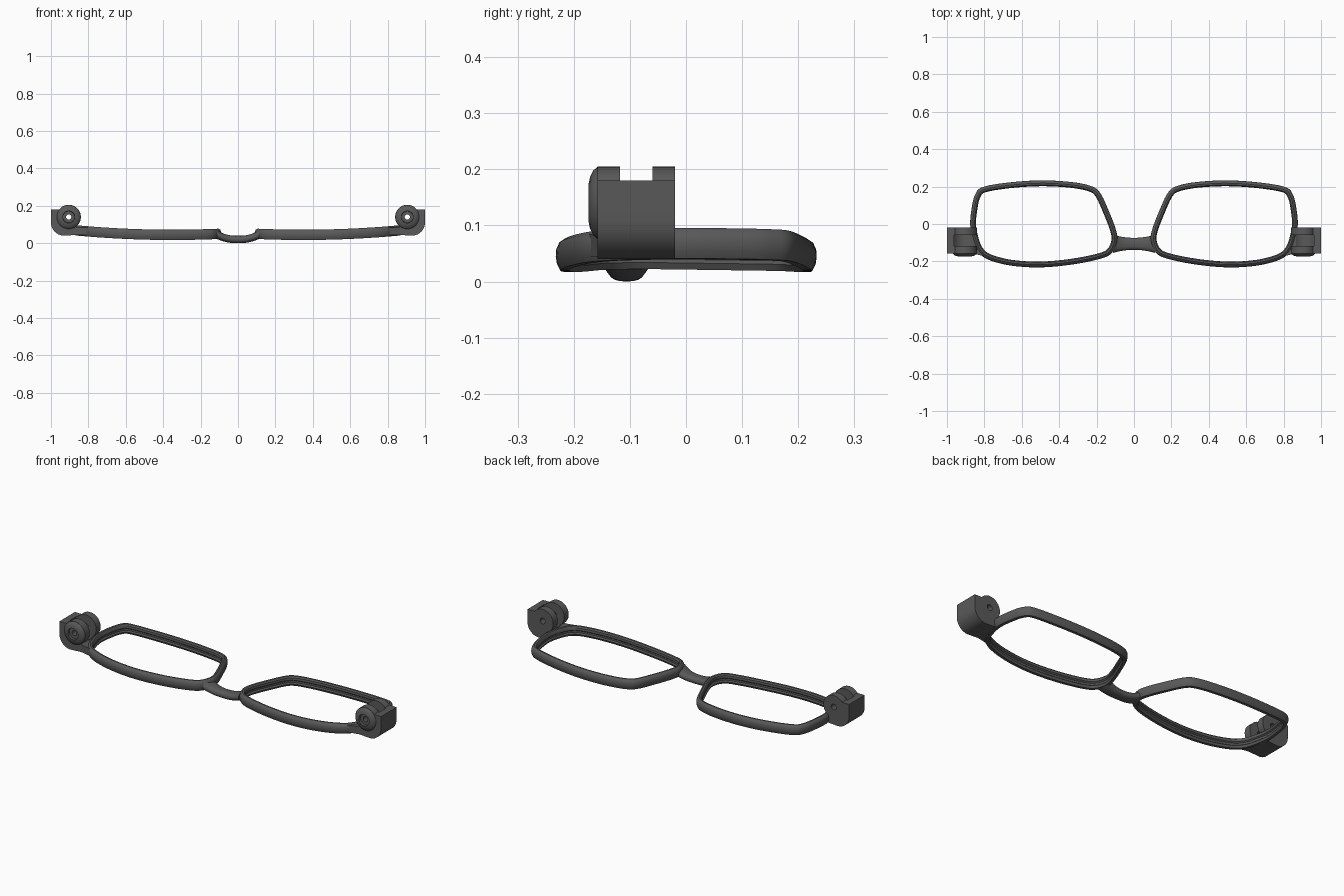
import bpy, bmesh, math
from mathutils import Vector

cube = bpy.data.objects.get("Cube")
if cube:
    bpy.data.objects.remove(cube)

# Dark frame plastic
plastic = bpy.data.materials.new("dark_plastic")
plastic.use_nodes = True
grey = (0.1, 0.1, 0.1, 1)
plastic.diffuse_color = grey
shader = next(n for n in plastic.node_tree.nodes if n.type == 'BSDF_PRINCIPLED')
shader.inputs["Base Color"].default_value = grey
shader.inputs["Roughness"].default_value = 0.6


def activate(obj):
    bpy.ops.object.select_all(action='DESELECT')
    obj.select_set(True)
    bpy.context.view_layer.objects.active = obj


def loft(name, rings, closed=False):
    """Skin a list of equal-length point loops; cap the ends unless closed."""
    bm = bmesh.new()
    loops = [[bm.verts.new(p) for p in ring] for ring in rings]
    count = len(loops[0])
    pairs = list(zip(loops, loops[1:]))
    if closed:
        pairs.append((loops[-1], loops[0]))
    else:
        bm.faces.new(loops[0])
        bm.faces.new(loops[-1])
    for a, b in pairs:
        for i in range(count):
            j = (i + 1) % count
            bm.faces.new((a[i], a[j], b[j], b[i]))
    bmesh.ops.recalc_face_normals(bm, faces=bm.faces)
    mesh = bpy.data.meshes.new(name)
    bm.to_mesh(mesh)
    bm.free()
    obj = bpy.data.objects.new(name, mesh)
    bpy.context.collection.objects.link(obj)
    mesh.materials.append(plastic)
    return obj


def finish(obj, mirrored=True):
    activate(obj)
    bpy.ops.object.shade_smooth_by_angle(angle=math.radians(35))
    if mirrored:
        mod = obj.modifiers.new("mirror", 'MIRROR')
        mod.use_mirror_merge = False


def arc(cx, cz, radius, start, end, steps):
    angles = [math.radians(start + (end - start) * i / steps) for i in range(steps + 1)]
    return [(cx + radius * math.cos(a), cz + radius * math.sin(a)) for a in angles]


def along_y(profile, y0, y1):
    return [[(x, y, z) for x, z in profile] for y in (y0, y1)]


def smooth_loop(points, steps):
    """Closed Catmull-Rom curve through the points."""
    pts = [Vector(p) for p in points]
    n = len(pts)
    out = []
    for i in range(n):
        a, b, c, d = (pts[(i + k) % n] for k in (-1, 0, 1, 2))
        for s in range(steps):
            t = s / steps
            out.append(0.5 * (2 * b + (c - a) * t + (2 * a - 5 * b + 4 * c - d) * t * t
                              + (3 * b - a - 3 * c + d) * t ** 3))
    return out


# Lens rim: outline swept by a rounded section with an inner lens groove
outline = [(.876, 0), (.867, .09), (.85, .155), (.81, .197), (.67, .222), (.5, .233),
           (.34, .225), (.23, .203), (.18, .165), (.135, .07), (.097, -.03),
           (.09, -.09), (.115, -.15), (.17, -.183), (.32, -.215), (.5, -.232),
           (.66, -.222), (.78, -.19), (.835, -.145), (.862, -.08)]
section = [(-.024, 0), (-.008, 0), (-.002, .012), (0, .025), (-.001, .038), (-.006, .049),
           (-.015, .055), (-.024, .054), (-.03, .047), (-.031, .034), (-.023, .028),
           (-.023, .018), (-.03, .012)]
path = smooth_loop(outline, 6)
rings = []
for i, p in enumerate(path):
    tangent = (path[(i + 1) % len(path)] - path[i - 1]).normalized()
    outward = Vector((tangent.y, -tangent.x))
    ring = []
    for d, h in section:
        q = p + outward * d
        ring.append((q.x, q.y, .017 + h + .09 * (q.x - .35) ** 2))
    rings.append(ring)
finish(loft("lens_rim", rings, closed=True))

# Nose bridge: flattened bar dipping in the middle and flaring to the rims
rings = []
for i in range(17):
    t = i / 8 - 1
    half_y, half_z = .032 + .016 * t * t, .02 + .004 * t ** 4
    mid_z = .02 + .026 * abs(t) ** 2.5
    ring = []
    for k in range(20):
        a = math.tau * k / 20
        c, s = math.cos(a), math.sin(a)
        ring.append((.111 * t,
                     -.106 + half_y * math.copysign(abs(c) ** .8, c),
                     mid_z + half_z * math.copysign(abs(s) ** .8, s)))
    rings.append(ring)
finish(loft("nose_bridge", rings), mirrored=False)

# Hinge block: knuckle barrel joined to a rounded outer corner
axis_x, axis_z = .905, .14
front_y, back_y = -.158, -.02
profile = [(1, .18)]
profile += arc(axis_x, axis_z, .065, 38, 235, 24)
profile += [(.85, .085), (.85, .045)]
profile += arc(.93, .11, .07, 270, 360, 10)
hinge = loft("hinge_block", along_y(profile, front_y, back_y))


def cut(obj, radius, y0, y1):
    circle = arc(axis_x, axis_z, radius, 0, 360, 32)[:-1]
    cutter = loft("hinge_cutter", along_y(circle, y0, y1))
    cutter.hide_render = True
    mod = obj.modifiers.new("cut", 'BOOLEAN')
    mod.operation = 'DIFFERENCE'
    mod.solver = 'EXACT'
    mod.object = cutter
    activate(obj)
    bpy.ops.object.modifier_apply(modifier=mod.name)
    bpy.data.objects.remove(cutter)


# Slot between the knuckles, then the pin bore
cut(hinge, .071, -.118, -.06)
cut(hinge, .016, -.3, .1)
finish(hinge)

# Domed knuckle face with a screw recess
dome = [(.064, -.15), (.064, -.158), (.058, -.165), (.046, -.171), (.032, -.174),
        (.031, -.16), (.014, -.16), (.014, -.15)]
rings = []
for i in range(32):
    a = math.tau * i / 32
    rings.append([(axis_x + r * math.cos(a), y, axis_z + r * math.sin(a)) for r, y in dome])
finish(loft("hinge_face", rings, closed=True))

# Corner filler joining the rim to the hinge block
corner = [(.80, -.172), (.865, -.158), (.865, -.03), (.85, -.03), (.825, -.125)]
finish(loft("hinge_corner", [[(x, y, z) for x, y in corner] for z in (.044, .085)]))
